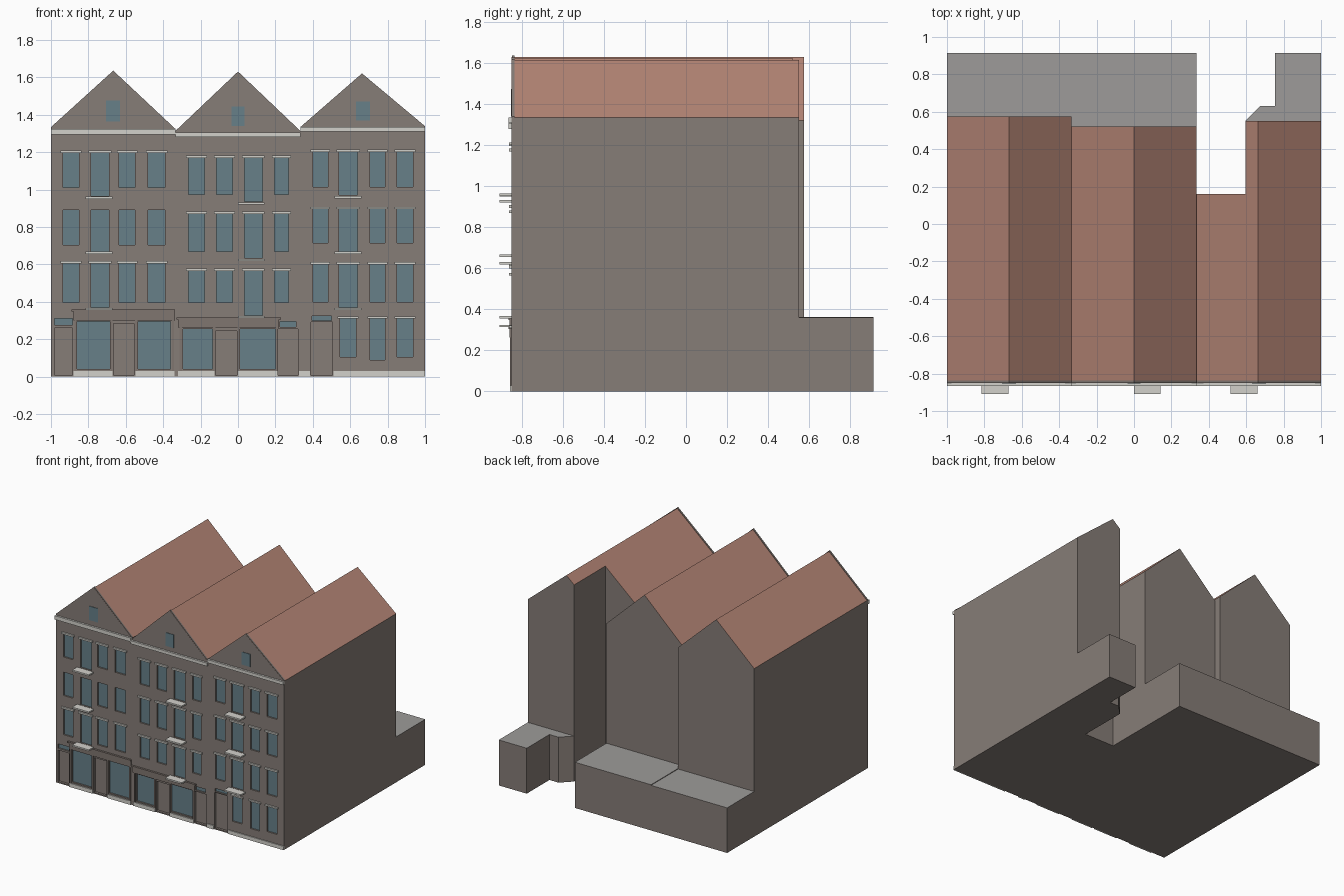
import bpy, bmesh

if "Cube" in bpy.data.objects:
    bpy.data.objects.remove(bpy.data.objects["Cube"])

FRONT = -0.85
RECESS = 0.018


def material(name, rgb):
    m = bpy.data.materials.new(name)
    m.diffuse_color = (*rgb, 1)
    m.use_nodes = True
    m.node_tree.nodes["Principled BSDF"].inputs["Base Color"].default_value = m.diffuse_color
    return m


WALL = material("brown_grey_wall", (0.24, 0.205, 0.185))
SHOP = material("shopfront_brown", (0.215, 0.18, 0.16))
ROOF = material("terracotta_roof", (0.46, 0.235, 0.18))
FLAT = material("flat_roof_grey", (0.34, 0.33, 0.32))
TRIM = material("pale_trim", (0.65, 0.64, 0.60))
GLASS = material("blue_glass", (0.135, 0.215, 0.25))


def finish(name, bm, mats):
    bmesh.ops.recalc_face_normals(bm, faces=bm.faces)
    bm.normal_update()
    if len(mats) == 2:  # second colour goes on upward faces
        for f in bm.faces:
            f.material_index = int(f.normal.z > 0.3)
    me = bpy.data.meshes.new(name)
    bm.to_mesh(me)
    bm.free()
    for m in mats:
        me.materials.append(m)
    ob = bpy.data.objects.new(name, me)
    bpy.context.collection.objects.link(ob)
    return ob


def prism(name, pts, to3d, a, b, mats):
    """Extrude a 2D outline between a and b."""
    bm = bmesh.new()
    lo = [bm.verts.new(to3d(p, a)) for p in pts]
    hi = [bm.verts.new(to3d(p, b)) for p in pts]
    bm.faces.new(lo)
    bm.faces.new(hi)
    for i in range(len(pts)):
        j = (i + 1) % len(pts)
        bm.faces.new((lo[i], lo[j], hi[j], hi[i]))
    return finish(name, bm, mats)


def along_y(p, t):
    return (p[0], t, p[1])


def along_z(p, t):
    return (p[0], p[1], t)


def boxes(name, rects, y0, y1, mats):
    """One object of boxes; each rect is (x0, x1, z0, z1)."""
    bm = bmesh.new()
    for x0, x1, z0, z1 in rects:
        r = bmesh.ops.create_cube(bm, size=1)
        for v in r["verts"]:
            v.co = (x0 if v.co.x < 0 else x1,
                    y0 if v.co.y < 0 else y1,
                    z0 if v.co.z < 0 else z1)
    return finish(name, bm, mats)


def house(name, x0, x1, eave0, eave1, peak, back, columns, floors, balcony,
          gable_window, shop_glass, doors, cornice, lintel_floors):
    xr, zr = peak
    shell = prism(name + "_house", [(x0, 0), (x1, 0), (x1, eave1), (xr, zr), (x0, eave0)],
                  along_y, FRONT, back, [WALL, ROOF])
    # raised gable edge along the street side
    prism(name + "_gable_parapet", [(x0, eave0 - .02), (x1, eave1 - .02), (x1, eave1 + .004),
          (xr, zr + .006), (x0, eave0 + .004), ][:5], along_y, FRONT + .001, FRONT + .014, [WALL])
    # window grid: the second column is a taller balcony door
    glass, lintels = [], []
    for i, (top, bottom, door_bottom) in enumerate(floors):
        for c, (a, b) in enumerate(columns):
            glass.append((a, b, door_bottom if c == 1 else bottom, top))
            if i in lintel_floors:
                lintels.append((a - .013, b + .013, top, top + .013))
    glass += shop_glass
    # recesses cut into the wall, panes set at the back of them
    cutter = boxes(name + "_cutter", glass + doors, FRONT - .05, FRONT + RECESS, [WALL])
    cutter.hide_render = True
    mod = shell.modifiers.new("openings", "BOOLEAN")
    mod.operation = "DIFFERENCE"
    mod.solver = "EXACT"
    mod.object = cutter
    bpy.context.view_layer.objects.active = shell
    bpy.ops.object.modifier_apply(modifier=mod.name)
    bpy.data.objects.remove(cutter)
    # the parapet sits in front of the shell, so the gable pane is a thin plate
    boxes(name + "_gable_window", [gable_window], FRONT - .004, FRONT + .002, [GLASS])
    boxes(name + "_windows", glass, FRONT + RECESS - .006, FRONT + RECESS + .002, [GLASS])
    boxes(name + "_lintels", lintels, FRONT - .012, FRONT + .002, [TRIM])
    boxes(name + "_cornice", [(x0, x1, *cornice)], FRONT - .015, FRONT + .002, [TRIM])
    # balcony slabs
    bx0, bx1, levels = balcony
    boxes(name + "_balconies", [(bx0, bx1, z - .007, z + .005) for z in levels],
          -.91, FRONT + .002, [TRIM])


house("left", -1, -.334, 1.33, 1.32, (-.667, 1.63), .575,
      [(-.935, -.85), (-.785, -.69), (-.635, -.55), (-.48, -.39)],
      [(1.195, 1.01, .965), (.89, .705, .67), (.605, .395, .37)],
      (-.815, -.67, (.957, .663, .363)), (-.705, -.63, 1.365, 1.475),
      [(-.86, -.685, .04, .295), (-.535, -.36, .04, .295), (-.98, -.885, .275, .31)],
      [(-.98, -.885, .01, .26), (-.665, -.555, .01, .285)],
      (1.295, 1.325), (0, 2))

house("middle", -.334, .333, 1.31, 1.31, (0, 1.625), .52,
      [(-.265, -.18), (-.115, -.03), (.035, .13), (.195, .27)][:1] +
      [(.035, .13), (-.115, -.03), (.195, .27)],
      [(1.17, .975, .935), (.87, .67, .635), (.565, .395, .327)],
      (0, .143, (.927, .625, .32)), (-.035, .035, 1.34, 1.445),
      [(-.295, -.135, .04, .255), (.01, .2, .04, .255), (.225, .31, .265, .295)],
      [(-.12, -.005, .01, .245), (.215, .32, .01, .255)],
      (1.28, 1.305), (0, 1, 2))

house("right", .333, 1, 1.33, 1.335, (.663, 1.615), .16,
      [(.4, .48), (.54, .64), (.705, .785), (.85, .935)],
      [(1.2, 1.015, .97), (.895, .715, .67), (.6, .4, .37)],
      (.515, .66, (.96, .663, .363)), (.63, .705, 1.37, 1.47),
      [(.545, .63, .105, .31), (.705, .785, .09, .31), (.85, .935, .105, .31),
       (.395, .5, .3, .325)],
      [(.39, .505, .01, .292)],
      (1.31, 1.335), (0, 1, 2))
boxes("right_ground_lintels", [(a - .013, b + .013, .31, .321) for a, b in
      ((.545, .63), (.705, .785), (.85, .935))], FRONT - .012, FRONT + .002, [TRIM])

# deeper rear part of the right house
slope = (1.615 - 1.33) / (.663 - .333)
prism("right_house_rear", [(.595, 0), (1, 0), (1, 1.335), (.663, 1.615),
      (.595, 1.33 + slope * .262)], along_y, .16, .55, [WALL, ROOF])

# low flat-roofed rear annexes
prism("left_annex", [(-1, .575), (-.334, .575), (-.334, .914), (-1, .914)],
      along_z, 0, .357, [WALL, FLAT])
prism("middle_annex", [(-.334, .52), (.333, .52), (.333, .914), (-.334, .914)],
      along_z, 0, .362, [WALL, FLAT])
prism("right_annex", [(.595, .55), (1, .55), (1, .914), (.755, .914), (.755, .63), (.675, .63)],
      along_z, 0, .36, [WALL, FLAT])

# shop fascias with a thin projecting cap
boxes("shop_fascias", [(-.88, -.336, .3, .348), (-.32, .22, .262, .305)],
      FRONT - .01, FRONT + .002, [SHOP])
boxes("shop_fascia_caps", [(-.89, -.336, .348, .358), (-.33, .23, .305, .316)],
      FRONT - .016, FRONT + .002, [SHOP])
# shopfront pilasters
boxes("shop_pilasters", [(x, x + .012, .03, z) for x, z in
      ((-.875, .3), (-.682, .3), (-.55, .3), (-.353, .3),
       (-.312, .262), (-.133, .262), (-.003, .262), (.203, .262))],
      FRONT - .008, FRONT + .002, [SHOP])
# pale plinth strips at street level
boxes("plinths", [(-.88, -.672, 0, .03), (-.548, -.34, 0, .03), (-.32, -.125, 0, .03),
      (0, .21, 0, .03), (.325, .385, 0, .03), (.51, 1, 0, .03)],
      FRONT - .008, FRONT + .002, [TRIM])
